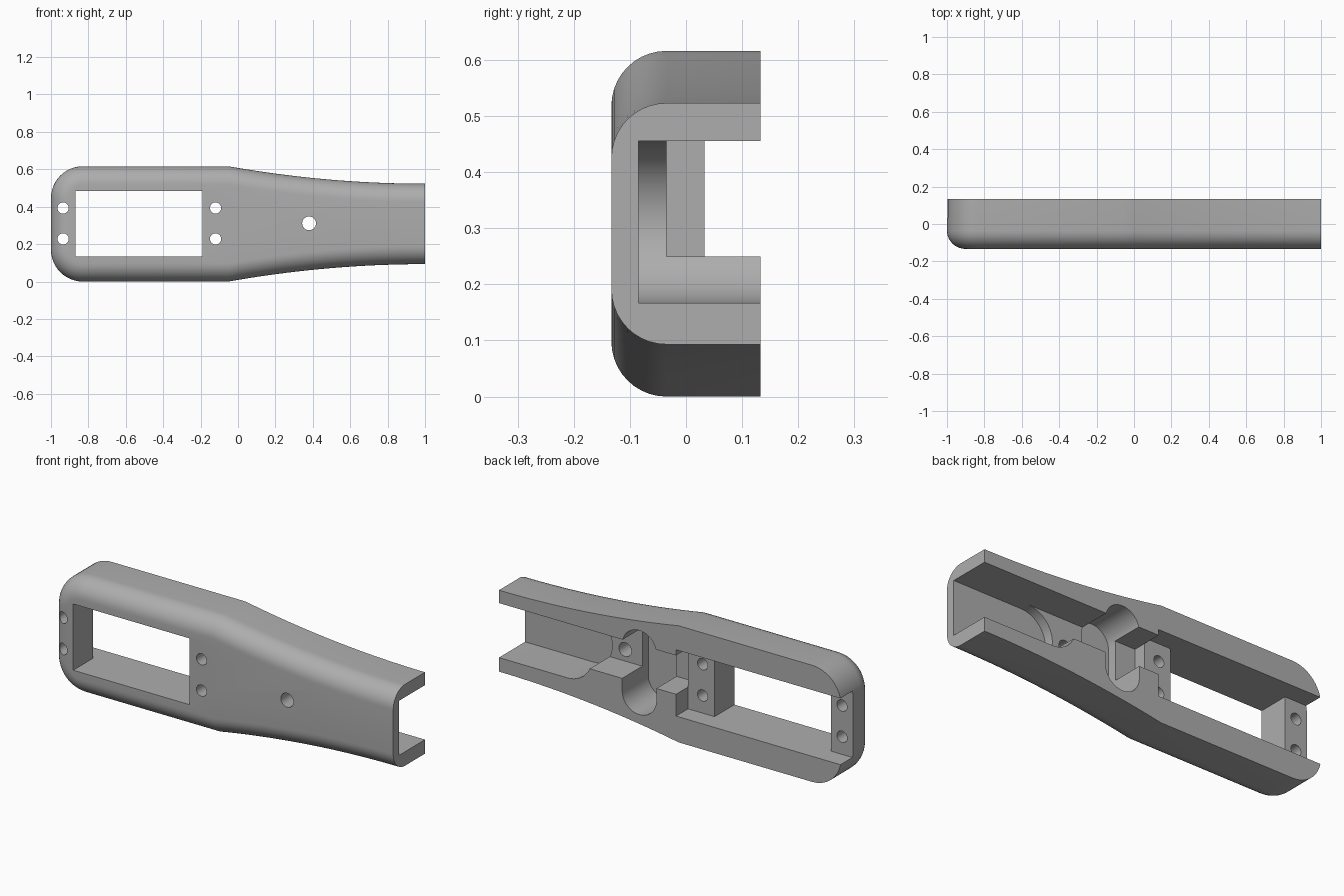
import bpy, bmesh, math

if "Cube" in bpy.data.objects:
    bpy.data.objects.remove(bpy.data.objects["Cube"], do_unlink=True)

MID = 0.308            # height of the centre line
BACK, FRONT = 0.133, -0.133
FILLET = 0.098

grey = bpy.data.materials.new("light_grey")
grey.use_nodes = True
colour = (0.42, 0.42, 0.42, 1)
grey.diffuse_color = colour
grey.node_tree.nodes["Principled BSDF"].inputs["Base Color"].default_value = colour


def loft(name, rings):
    """Closed solid through rings of (x, z) points, each ring at its own y."""
    bm = bmesh.new()
    loops = [[bm.verts.new((x, y, z)) for x, z in pts] for y, pts in rings]
    n = len(loops[0])
    for a, b in zip(loops, loops[1:]):
        for i in range(n):
            j = (i + 1) % n
            bm.faces.new((a[i], a[j], b[j], b[i]))
    bm.faces.new(loops[0][::-1])
    bm.faces.new(loops[-1])
    bmesh.ops.recalc_face_normals(bm, faces=bm.faces)
    mesh = bpy.data.meshes.new(name)
    bm.to_mesh(mesh)
    bm.free()
    mesh.materials.append(grey)
    obj = bpy.data.objects.new(name, mesh)
    bpy.context.collection.objects.link(obj)
    return obj


def arc(cx, cz, r, start, end, steps):
    angles = [math.radians(start + (end - start) * i / steps) for i in range(steps + 1)]
    return [(cx + r * math.cos(a), cz + r * math.sin(a)) for a in angles]


def outline(inset):
    """Handle outline: tapered neck, straight grip and rounded end, shrunk by inset."""
    half, neck, r = 0.308, 0.215, 0.17
    upper = []
    for i in range(25):
        t = 1 - i / 24
        upper.append((1 - 1.05 * (1 - t), MID + neck - inset + (half - neck) * (1 - t) ** 2))
    upper += arc(r - 1, MID + half - r, r - inset, 90, 180, 12)
    return upper + [(x, 2 * MID - z) for x, z in reversed(upper)]


def box(x0, x1, z0, z1):
    return [(x0, z0), (x1, z0), (x1, z1), (x0, z1)]


# Solid body with a rounded front edge
rings = [(BACK, outline(0))]
for i in range(11):
    a = math.pi / 2 * i / 10
    rings.append((FRONT + FILLET * (1 - math.sin(a)), outline(FILLET * (1 - math.cos(a)))))
body = loft("handle_shell", rings)

# Cut shapes: (outline, front y, back y)
channel = arc(0.6, 0.311, 0.144, 90, 270, 32) + [(1.1, 0.167), (1.1, 0.455)]
thumb = arc(0.18, 0.43, 0.1, 0, 180, 24) + arc(0.18, 0.185, 0.1, 180, 360, 24)
cuts = [
    (channel, -0.085, 0.2),                           # round-ended cable channel
    (box(-0.035, 1.1, 0.25, 0.455), -0.035, 0.2),     # shallow trough
    (thumb, -0.085, 0.2),                             # upright round-ended slot
    (box(-1.1, -0.035, 0.135, 0.485), 0.033, 0.2),    # bay behind the screw pads
    (box(-0.87, -0.19, 0.135, 0.485), -0.2, 0.2),     # window
    (arc(0.38, 0.311, 0.037, 0, 345, 23), -0.2, 0.2),  # centre hole
]
for x in (-0.935, -0.12):                             # screw holes
    for z in (0.228, 0.393):
        cuts.append((arc(x, z, 0.03, 0, 345, 23), -0.2, 0.2))

bpy.ops.object.select_all(action='DESELECT')
bpy.context.view_layer.objects.active = body
body.select_set(True)
for pts, y0, y1 in cuts:
    cutter = loft("cutter", [(y0, pts), (y1, pts)])
    cutter.hide_render = True
    mod = body.modifiers.new("cut", 'BOOLEAN')
    mod.operation = 'DIFFERENCE'
    mod.solver = 'EXACT'
    mod.object = cutter
    bpy.ops.object.modifier_apply(modifier=mod.name)
    bpy.data.objects.remove(cutter, do_unlink=True)

bpy.ops.object.shade_smooth_by_angle(angle=math.radians(30))
